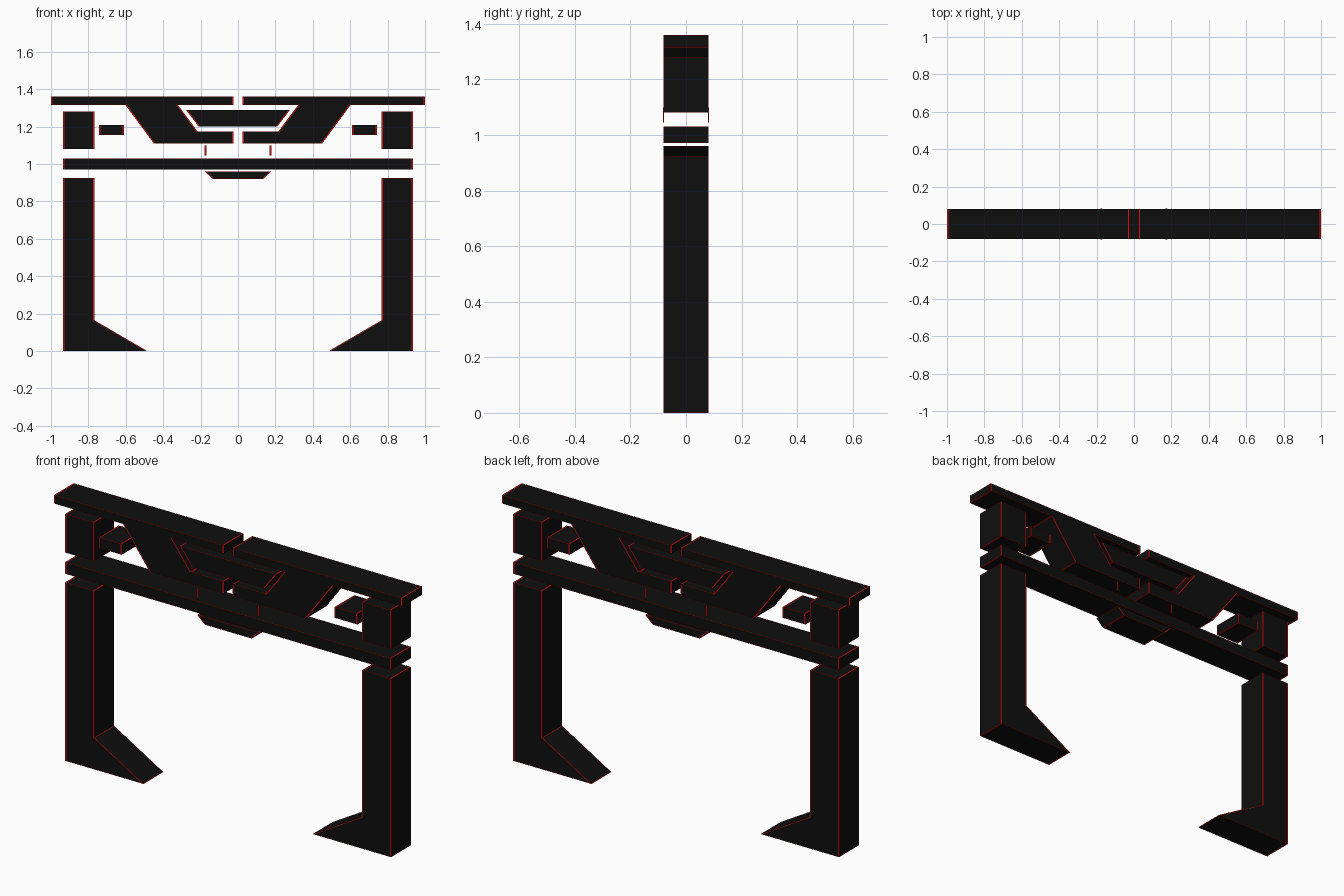
import bpy
import bmesh

if "Cube" in bpy.data.objects:
    bpy.data.objects.remove(bpy.data.objects["Cube"])

HALF_DEPTH = 0.081   # half of the frame's thickness in y
TRIM = 0.0018        # thin red edging; four times wider across x
STRETCH = 4.0


def make_material(name, color):
    m = bpy.data.materials.new(name)
    m.diffuse_color = (*color, 1.0)
    m.use_nodes = True
    m.node_tree.nodes["Principled BSDF"].inputs["Base Color"].default_value = m.diffuse_color
    return m


black = make_material("black", (0.0045, 0.0045, 0.0045))
red = make_material("red", (0.65, 0.006, 0.006))


def prism(name, profile, side=1):
    """Extrude an x-z profile through the depth and edge every face in red."""
    bm = bmesh.new()
    # squeeze x while insetting, so the trim is wider across x
    verts = [bm.verts.new((side * x / STRETCH, -HALF_DEPTH, z)) for x, z in profile]
    face = bm.faces.new(verts)
    new = bmesh.ops.extrude_face_region(bm, geom=[face])["geom"]
    for v in new:
        if isinstance(v, bmesh.types.BMVert):
            v.co.y = HALF_DEPTH
    bmesh.ops.recalc_face_normals(bm, faces=bm.faces[:])
    rim = bmesh.ops.inset_individual(bm, faces=bm.faces[:], thickness=TRIM,
                                     use_even_offset=True)["faces"]
    for f in rim:
        f.material_index = 1
    for v in bm.verts:
        v.co.x *= STRETCH
    bmesh.ops.recalc_face_normals(bm, faces=bm.faces[:])
    mesh = bpy.data.meshes.new(name)
    bm.to_mesh(mesh)
    bm.free()
    mesh.materials.append(black)
    mesh.materials.append(red)
    obj = bpy.data.objects.new(name, mesh)
    bpy.context.collection.objects.link(obj)
    return obj


def rect(x0, x1, z0, z1):
    return [(x0, z0), (x1, z0), (x1, z1), (x0, z1)]


# Parts repeated on both sides
leg = [(0.935, 0), (0.935, 0.925), (0.768, 0.925), (0.768, 0.165), (0.485, 0)]
top_beam = [(0.025, 1.36), (1.0, 1.36), (1.0, 1.317), (0.603, 1.317),
            (0.45, 1.11), (0.025, 1.11), (0.025, 1.173), (0.215, 1.173),
            (0.322, 1.317), (0.025, 1.317)]
for label, s in (("left", -1), ("right", 1)):
    prism(label + "_leg", leg, s)
    prism(label + "_top_beam", top_beam, s)
    prism(label + "_post_block", rect(0.768, 0.935, 1.08, 1.28), s)
    prism(label + "_small_block", rect(0.61, 0.742, 1.155, 1.21), s)
    # Thin red ticks beside the centre, front and back
    for end, y in (("front", -HALF_DEPTH), ("back", HALF_DEPTH)):
        bpy.ops.mesh.primitive_cube_add(size=1, location=(s * 0.174, y, 1.072))
        tick = bpy.context.object
        tick.name = f"{label}_{end}_tick"
        tick.scale = (0.009, 0.003, 0.054)
        tick.data.materials.append(red)

# Central parts
prism("crossbar", rect(-0.935, 0.935, 0.97, 1.03))
prism("centre_wedge", [(-0.278, 1.29), (0.278, 1.29), (0.21, 1.2), (-0.21, 1.2)])
prism("lower_wedge", [(-0.177, 0.96), (0.177, 0.96), (0.135, 0.92), (-0.135, 0.92)])
